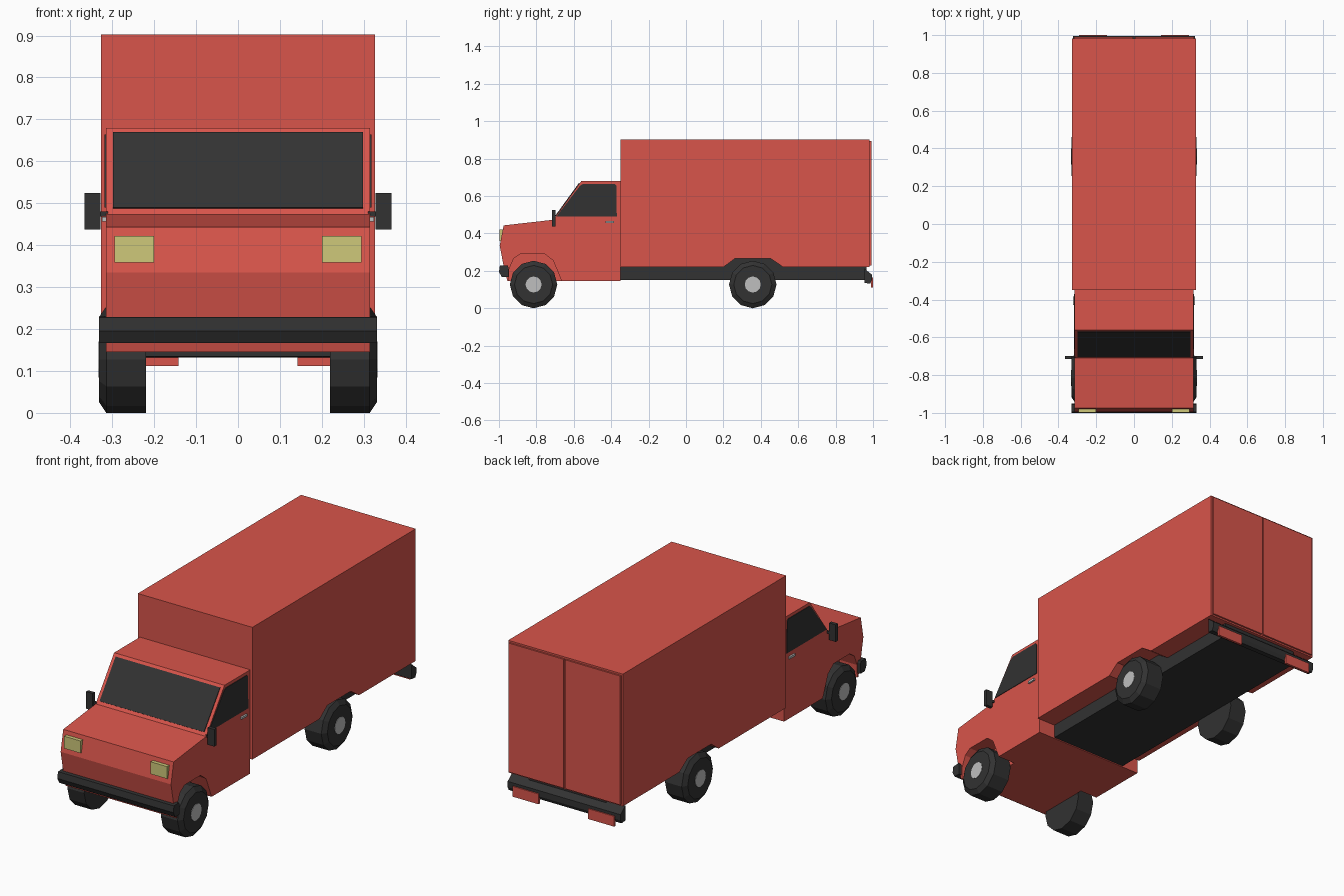
import bpy, bmesh, math

if "Cube" in bpy.data.objects:
    bpy.data.objects.remove(bpy.data.objects["Cube"])


def material(name, r, g, b):
    m = bpy.data.materials.new(name)
    m.diffuse_color = (r, g, b, 1)
    m.use_nodes = True
    m.node_tree.nodes["Principled BSDF"].inputs["Base Color"].default_value = m.diffuse_color
    return m


RED = material("red paint", 0.69, 0.09, 0.07)
DARK = material("dark rubber and glass", 0.032, 0.032, 0.032)
YELLOW = material("yellow lamp", 0.62, 0.58, 0.195)
GREY = material("light grey metal", 0.52, 0.52, 0.52)


def finish(name, bm, mat, mirror):
    bmesh.ops.recalc_face_normals(bm, faces=bm.faces)
    me = bpy.data.meshes.new(name)
    bm.to_mesh(me)
    bm.free()
    me.materials.append(mat)
    ob = bpy.data.objects.new(name, me)
    bpy.context.collection.objects.link(ob)
    if mirror:
        ob.modifiers.new("mirror", 'MIRROR').use_mirror_merge = False
    return ob


def loft(name, rings, mat, mirror):
    """Join equal-length rings of points and cap both ends."""
    bm = bmesh.new()
    rows = [[bm.verts.new(p) for p in ring] for ring in rings]
    n = len(rows[0])
    for a, b in zip(rows, rows[1:]):
        for i in range(n):
            j = (i + 1) % n
            bm.faces.new((a[i], a[j], b[j], b[i]))
    bm.faces.new(rows[0])
    bm.faces.new(rows[-1])
    return finish(name, bm, mat, mirror)


def prism(name, side, x0, x1, mat, mirror=False):
    """Extrude a (y, z) side profile from x0 to x1."""
    return loft(name, [[(x, y, z) for y, z in side] for x in (x0, x1)], mat, mirror)


def block(name, x0, x1, y0, y1, z0, z1, mat, mirror=False):
    return prism(name, [(y0, z0), (y1, z0), (y1, z1), (y0, z1)], x0, x1, mat, mirror)


def lathe(name, steps, y, z, mat):
    """Twelve-sided turned part along x, steps are (radius, x)."""
    rings = [[(x, y + r * math.cos(i * math.pi / 6), z + r * math.sin(i * math.pi / 6))
              for i in range(12)] for r, x in steps]
    return loft(name, rings, mat, True)


def cut(ob, side, x0, x1):
    """Cut a side profile out of both flanks."""
    cutter = prism("arch_cutter", side, x0, x1, RED, True)
    cutter.hide_render = True
    mod = ob.modifiers.new("arch", 'BOOLEAN')
    mod.object = cutter
    mod.operation = 'DIFFERENCE'
    mod.solver = 'EXACT'
    bpy.context.view_layer.objects.active = ob
    bpy.ops.object.modifier_apply(modifier="arch")
    bpy.data.objects.remove(cutter)


# Cab with front wheel wells
cab = prism("cab", [(-0.35, 0.145), (-0.35, 0.68), (-0.56, 0.68), (-0.71, 0.473),
                    (-0.975, 0.443), (-0.996, 0.335), (-0.972, 0.21), (-0.955, 0.145)],
            -0.315, 0.315, RED)
cut(cab, [(-0.948, 0.10), (-0.945, 0.21), (-0.922, 0.265), (-0.885, 0.29),
          (-0.755, 0.29), (-0.71, 0.255), (-0.665, 0.145), (-0.65, 0.10)], 0.215, 0.4)

# Cargo box with rear wheel notches, and its two back doors
box = block("cargo_box", -0.327, 0.327, -0.35, 0.982, 0.22, 0.902, RED)
cut(box, [(0.18, 0.20), (0.20, 0.22), (0.262, 0.266), (0.452, 0.266),
          (0.52, 0.22), (0.54, 0.20)], 0.212, 0.4)
block("back_door", 0.004, 0.318, 0.98, 0.991, 0.228, 0.893, RED, True)

# Chassis under the box
block("chassis", -0.22, 0.22, -0.36, 0.965, 0.15, 0.275, DARK)

# Windscreen and side windows as thin plates
ny, nz = -0.81 * 0.004, 0.586 * 0.004
prism("windscreen", [(-0.700, 0.487), (-0.5695, 0.667),
                     (-0.5695 + ny, 0.667 + nz), (-0.700 + ny, 0.487 + nz)],
      -0.298, 0.298, DARK)
prism("side_window", [(-0.692, 0.49), (-0.68, 0.508), (-0.567, 0.655), (-0.552, 0.664),
                      (-0.38, 0.664), (-0.372, 0.655), (-0.37, 0.49)],
      0.312, 0.318, DARK, True)

# Door handles, mirrors, headlights
block("door_handle", 0.312, 0.324, -0.43, -0.385, 0.456, 0.467, GREY, True)
block("mirror", 0.328, 0.366, -0.716, -0.698, 0.437, 0.525, DARK, True)
block("mirror_arm", 0.31, 0.335, -0.708, -0.698, 0.468, 0.48, DARK, True)
block("headlight", 0.20, 0.294, -0.998, -0.965, 0.359, 0.422, YELLOW, True)

# Bumpers and tail lights
prism("front_bumper", [(-0.95, 0.167), (-0.985, 0.167), (-1.0, 0.195), (-0.995, 0.228),
                       (-0.955, 0.23), (-0.95, 0.22)], -0.331, 0.331, DARK)
prism("rear_bumper", [(0.955, 0.135), (0.985, 0.132), (0.994, 0.15), (0.994, 0.18),
                      (0.975, 0.195), (0.955, 0.212)], -0.322, 0.322, DARK)
block("tail_light", 0.142, 0.29, 0.988, 1.0, 0.112, 0.165, RED, True)

# Wheels with hubs
for end, y in (("front", -0.815), ("rear", 0.357)):
    lathe(end + "_wheel", [(0.127, 0.219), (0.127, 0.314), (0.102, 0.331)], y, 0.127, DARK)
    lathe(end + "_hub", [(0.043, 0.325), (0.043, 0.333)], y, 0.127, GREY)
